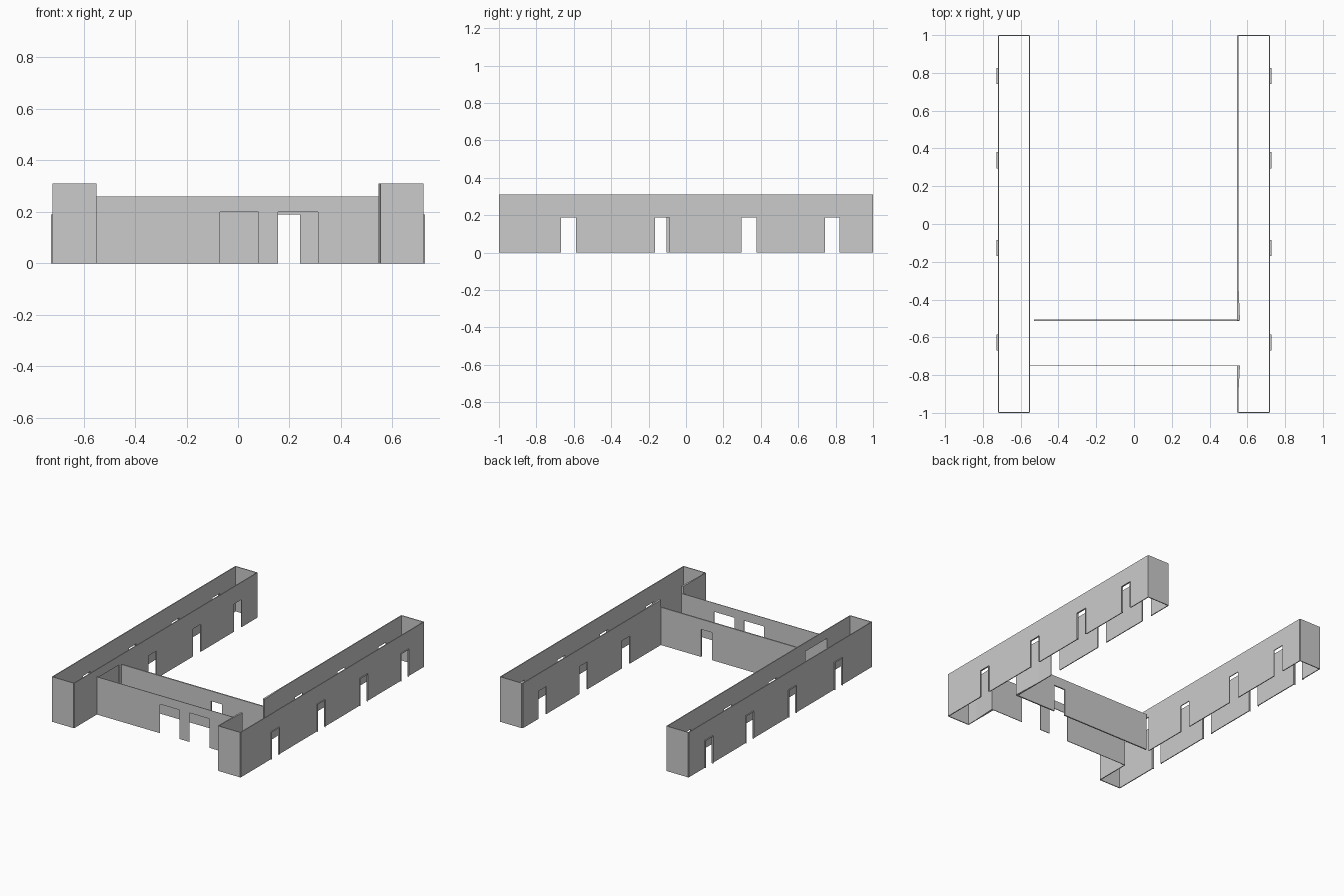
import bpy, bmesh

cube = bpy.data.objects.get("Cube")
if cube:
    bpy.data.objects.remove(cube, do_unlink=True)

GREY = 0.6
plaster = bpy.data.materials.new("plaster_grey")
plaster.use_nodes = True
plaster.diffuse_color = (GREY, GREY, GREY, 1)
plaster.node_tree.nodes["Principled BSDF"].inputs["Base Color"].default_value = (GREY, GREY, GREY, 1)


def prism(name, points, offset):
    """Extrude a flat outline along an offset vector."""
    bm = bmesh.new()
    face = bm.faces.new([bm.verts.new(p) for p in points])
    grown = bmesh.ops.extrude_face_region(bm, geom=[face])
    verts = [g for g in grown["geom"] if isinstance(g, bmesh.types.BMVert)]
    bmesh.ops.translate(bm, verts=verts, vec=offset)
    bmesh.ops.recalc_face_normals(bm, faces=bm.faces)
    mesh = bpy.data.meshes.new(name)
    bm.to_mesh(mesh)
    bm.free()
    mesh.materials.append(plaster)
    obj = bpy.data.objects.new(name, mesh)
    bpy.context.collection.objects.link(obj)
    return obj


def wall(name, along, at, start, end, height, doors=(), thick=0.006, base=0.0):
    """Thin upright wall along x or y; doors are (start, end, top) notches."""
    outline = [(start, base)]
    for a, b, top in doors:
        outline += [(a, base), (a, top), (b, top), (b, base)]
    outline += [(end, base), (end, height), (start, height)]
    low = at - thick / 2
    if along == "x":
        return prism(name, [(u, low, z) for u, z in outline], (0, thick, 0))
    return prism(name, [(low, u, z) for u, z in outline], (thick, 0, 0))


WING_H, LINK_H, DOOR_H = 0.31, 0.26, 0.19
END, OUTER, INNER = 0.997, 0.717, 0.553
FRONT_Y, BACK_Y = -0.75, -0.51
door_starts = [-0.67, -0.17, 0.295, 0.74]
wing_doors = [(y, y + 0.085, DOOR_H) for y in door_starts]

# Outer long walls, end walls and projecting door linings of both wings
for side, s in (("left", 1), ("right", -1)):
    wall(side + "_outer_wall", "y", s * OUTER, -END, END, WING_H, wing_doors)
    for end, e in (("front", -1), ("back", 1)):
        wall(f"{side}_{end}_end_wall", "x", e * END, *sorted((s * INNER, s * OUTER)), WING_H)
    for i, (a, b, top) in enumerate(wing_doors):
        lining = [(a, 0), (a, top), (b, top), (b, 0),
                  (b - 0.003, 0), (b - 0.003, top - 0.003), (a + 0.003, top - 0.003), (a + 0.003, 0)]
        prism(f"{side}_door_lining_{i + 1}", [(s * 0.72, y, z) for y, z in lining], (s * 0.007, 0, 0))

# Inner wall of the right wing, with a wide opening into the corridor
wall("right_inner_wall", "y", -INNER, -END, END, WING_H,
     [(FRONT_Y, BACK_Y, 0.25), (-0.19, -0.105, DOOR_H)] + wing_doors[2:])

# Inner wall of the left wing, fully open at the corridor
wall("left_inner_wall_front", "y", 0.549, -END, FRONT_Y, WING_H)
wall("left_inner_wall_back", "y", 0.549, BACK_Y, END, WING_H, wing_doors[1:])

# Slim wedges thickening the wall ends beside the open corridor
for name, edge, tip in (("front", FRONT_Y, -0.93), ("back", BACK_Y, -0.27)):
    prism(f"left_wall_{name}_wedge", [(0.551, tip, 0), (0.551, edge, 0), (0.561, edge, 0)],
          (0, 0, WING_H))

# Corridor walls joining the wings
wall("corridor_front_wall", "x", FRONT_Y, -INNER, 0.555, LINK_H,
     [(-0.07, 0.08, 0.2), (0.155, 0.31, 0.2)], thick=0.004)
wall("corridor_back_wall", "x", BACK_Y, -0.53, 0.555, LINK_H,
     [(0.155, 0.24, DOOR_H)], thick=0.009)
